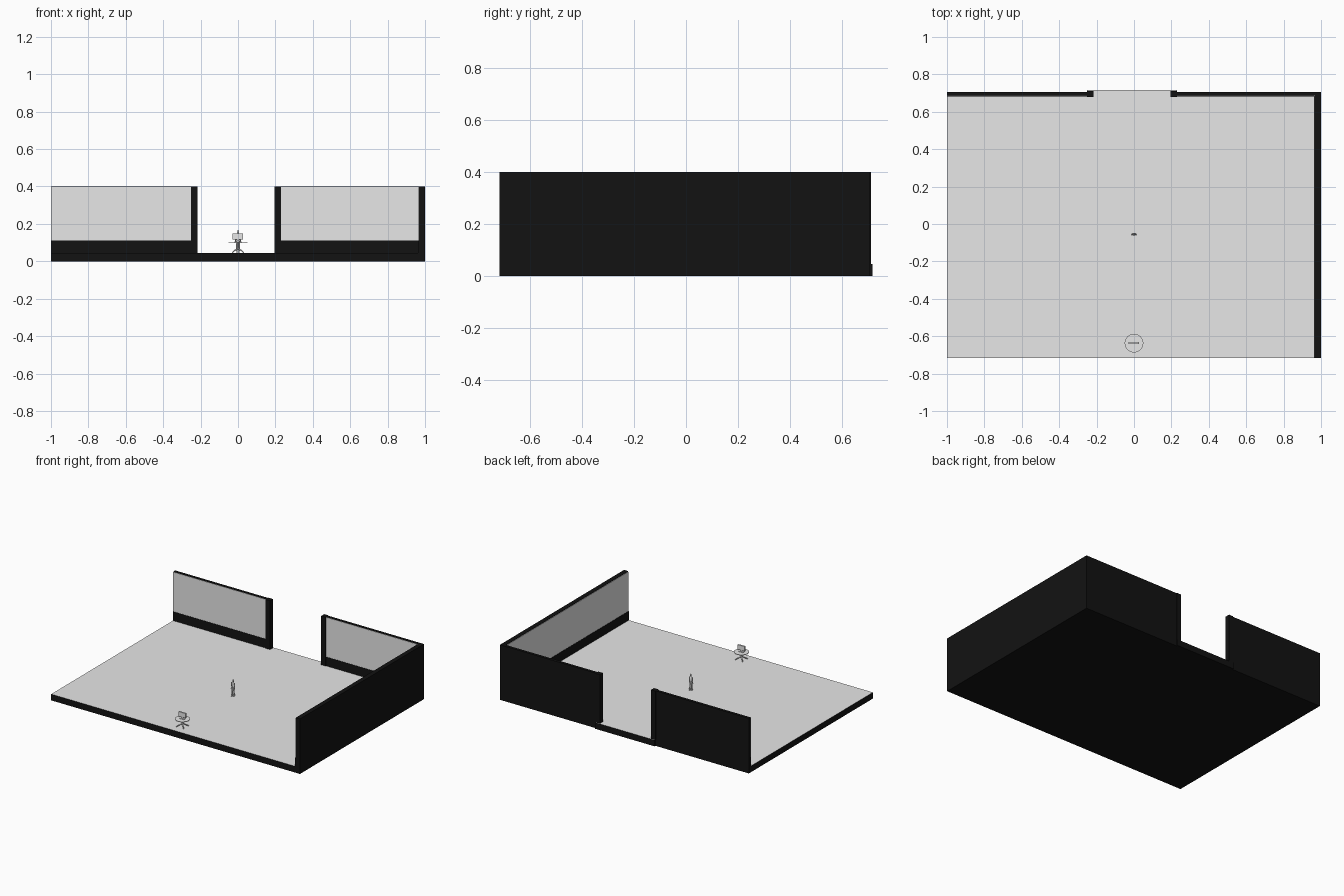
import bpy, math
from mathutils import Vector

old = bpy.data.objects.get("Cube")
if old:
    bpy.data.objects.remove(old)


def material(name, value):
    m = bpy.data.materials.new(name)
    m.use_nodes = True
    colour = (value, value, value, 1)
    m.diffuse_color = colour
    m.node_tree.nodes["Principled BSDF"].inputs["Base Color"].default_value = colour
    return m


GREY = material("light grey", 0.8)
BLACK = material("black", 0.006)
FLOOR = 0.045
TOP = 0.4
HALF_Y = 0.717
PLATE = 0.003


def finish(name, mat, smooth=False):
    ob = bpy.context.object
    ob.name = name
    ob.data.materials.append(mat)
    if smooth:
        bpy.ops.object.shade_smooth_by_angle()
    return ob


def box(name, x, y, z, mat):
    """Box spanning the given (low, high) ranges."""
    spans = (x, y, z)
    bpy.ops.mesh.primitive_cube_add(size=1, location=[(a + b) / 2 for a, b in spans])
    bpy.context.object.scale = [b - a for a, b in spans]
    bpy.ops.object.transform_apply(location=False, rotation=False, scale=True)
    return finish(name, mat)


def limb(name, a, b, r1, r2, sides=10):
    """Tapered rod from point a to point b."""
    a, b = Vector(a), Vector(b)
    d = b - a
    bpy.ops.mesh.primitive_cone_add(vertices=sides, radius1=r1, radius2=r2,
                                    depth=d.length, location=(a + b) / 2)
    bpy.context.object.rotation_euler = d.to_track_quat("Z", "Y").to_euler()
    return finish(name, GREY, True)


def ball(name, loc, scale):
    bpy.ops.mesh.primitive_uv_sphere_add(segments=14, ring_count=8, radius=1, location=loc)
    bpy.context.object.scale = scale
    return finish(name, GREY, True)


def grey_top(ob):
    ob.data.materials.append(GREY)
    for p in ob.data.polygons:
        if p.normal.z > 0.5:
            p.material_index = 1


# Floor slab and the door sill, black with a grey walking surface
grey_top(box("floor", (-1, 1), (-HALF_Y, 0.707), (0, FLOOR), BLACK))
grey_top(box("door_sill", (-0.25, 0.23), (0.707, HALF_Y), (0, FLOOR), BLACK))

# Side wall with its inner panel and skirting
box("side_wall", (0.967, 1), (-HALF_Y, 0.707), (FLOOR, TOP), BLACK)
box("side_wall_shell", (0.999, 1.0), (-HALF_Y, 0.707), (0, FLOOR), BLACK)
box("side_panel", (0.967 - PLATE, 0.967), (-HALF_Y + PLATE, 0.686), (0.11, TOP - PLATE), GREY)
box("side_skirting", (0.962, 0.967), (-HALF_Y, 0.686), (FLOOR, 0.11), BLACK)

# Back walls either side of the doorway, each with a door post
for side, x0, x1, p0, p1 in (("right", -1, -0.24, -0.252, -0.217),
                             ("left", 0.22, 0.967, 0.194, 0.23)):
    box(side + "_back_wall", (x0, x1), (0.687, 0.707), (FLOOR, TOP), BLACK)
    box(side + "_back_panel", (x0, x1), (0.687 - PLATE, 0.687), (0.11, TOP - PLATE), GREY)
    box(side + "_back_skirting", (x0, x1), (0.682, 0.687), (FLOOR, 0.11), BLACK)
    box(side + "_door_post", (p0, p1), (0.678, 0.712), (FLOOR, TOP), BLACK)

# Small round table with splayed feet
TY = -0.637
bpy.ops.mesh.primitive_cylinder_add(vertices=32, radius=0.05, depth=0.004, location=(0, TY, 0.102))
finish("table_top", GREY, True)
limb("table_column", (0, TY, 0.06), (0, TY, 0.1), 0.006, 0.006)
for i in range(4):
    a = math.radians(45 + 90 * i)
    foot = (0.042 * math.cos(a), TY + 0.042 * math.sin(a), FLOOR + 0.003)
    limb("table_foot", foot, (0, TY, 0.072), 0.003, 0.004, 8)

# Screen standing on the table
box("screen_base", (-0.018, 0.018), (TY - 0.01, TY + 0.01), (0.104, 0.107), GREY)
box("screen_stand", (-0.005, 0.005), (TY - 0.003, TY + 0.003), (0.107, 0.12), GREY)
box("screen", (-0.029, 0.027), (TY - 0.005, TY + 0.005), (0.116, 0.15), GREY)

# Standing figure
FY = -0.055
for side, s in (("left", 1), ("right", -1)):
    step = FY + 0.004 * s
    limb(side + "_leg", (0.006 * s, step, FLOOR), (0.005 * s, FY, 0.107), 0.003, 0.006)
    box(side + "_shoe", (0.006 * s - 0.003, 0.006 * s + 0.003),
        (step - 0.009, step + 0.004), (FLOOR, FLOOR + 0.005), GREY)
    limb(side + "_arm", (0.012 * s, FY, 0.142), (0.015 * s, FY - 0.003, 0.098), 0.0035, 0.0025)
ball("torso", (0, FY, 0.126), (0.011, 0.007, 0.024))
limb("neck", (0, FY, 0.143), (0, FY, 0.153), 0.003, 0.003)
ball("head", (0, FY, 0.157), (0.006, 0.007, 0.009))
